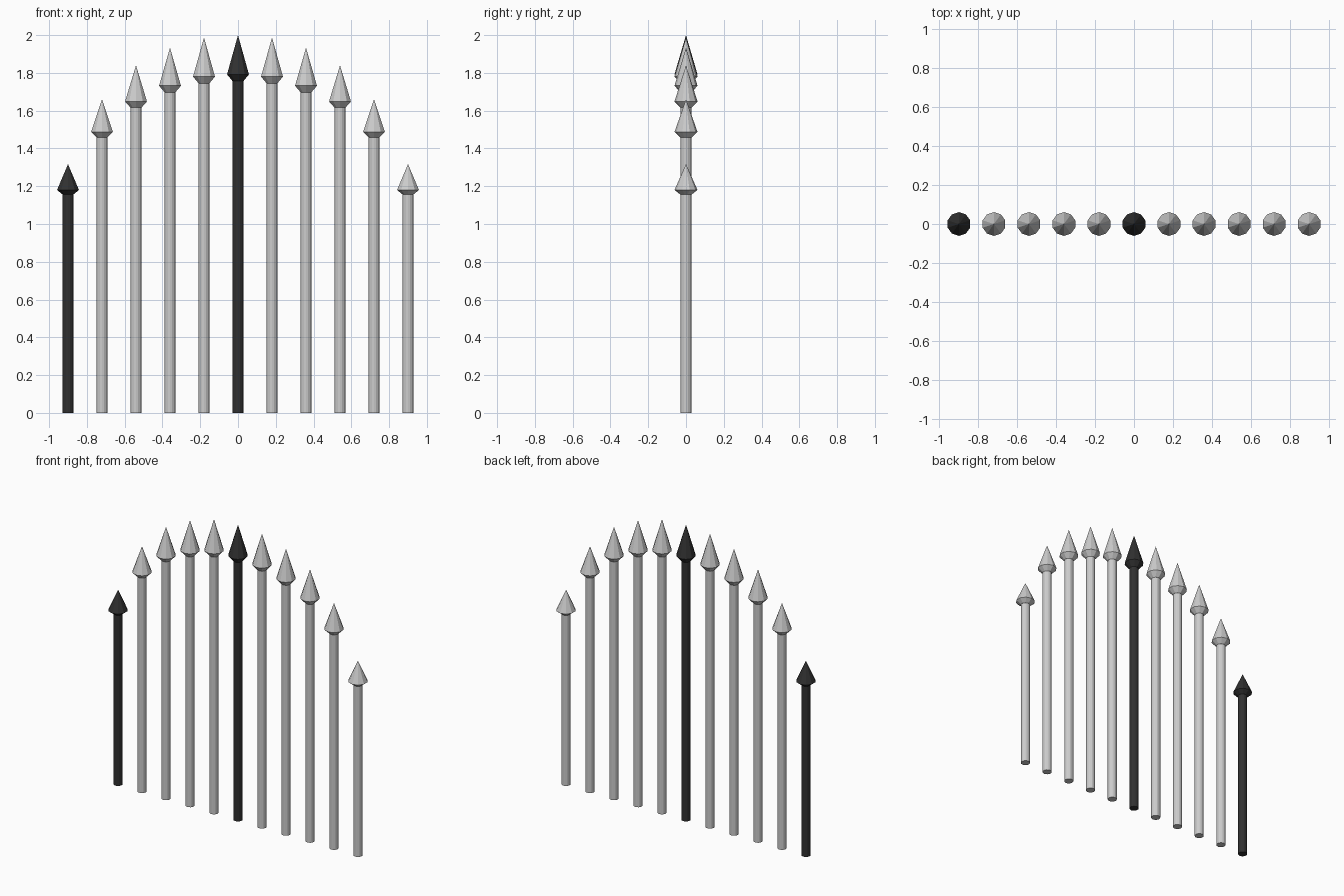
import bpy, bmesh, math

if "Cube" in bpy.data.objects:
    bpy.data.objects.remove(bpy.data.objects["Cube"])

HEIGHTS = [2.0, 1.987, 1.933, 1.84, 1.66, 1.317]  # centre picket outwards
SPACING = 0.18

black = bpy.data.materials.new("black")
black.diffuse_color = (0.03, 0.03, 0.03, 1)
black.use_nodes = True
black.node_tree.nodes["Principled BSDF"].inputs["Base Color"].default_value = black.diffuse_color


def loft(bm, profile, sides):
    # stack of rings (radius, z); radius 0 makes a point
    rings = []
    for r, z in profile:
        n = sides if r else 1
        rings.append([bm.verts.new((r * math.sin(2 * math.pi * i / sides),
                                    r * math.cos(2 * math.pi * i / sides), z))
                      for i in range(n)])
    for a, b in zip(rings, rings[1:]):
        for i in range(sides):
            j = (i + 1) % sides
            bm.faces.new([a[i], a[j], b[j], b[i]] if len(b) > 1 else [a[i], a[j], b[0]])
    bm.faces.new(rings[0])
    if len(rings[-1]) > 1:
        bm.faces.new(rings[-1])


def picket(name, x, h, dark):
    bm = bmesh.new()
    # round shaft, then faceted spear head; all heights scale with the picket
    loft(bm, [(0.029, 0), (0.029, 0.885 * h)], 16)
    loft(bm, [(0.03, 0.878 * h), (0.061, 0.896 * h), (0, h)], 10)
    bmesh.ops.recalc_face_normals(bm, faces=bm.faces)
    mesh = bpy.data.meshes.new(name)
    bm.to_mesh(mesh)
    bm.free()
    ob = bpy.data.objects.new(name, mesh)
    ob.location.x = x
    bpy.context.collection.objects.link(ob)
    if dark:
        mesh.materials.append(black)


# row of pickets under an arch; the leftmost and middle ones are black
for i in range(-5, 6):
    picket(f"picket_{i + 6}", i * SPACING, HEIGHTS[abs(i)], i in (-5, 0))
